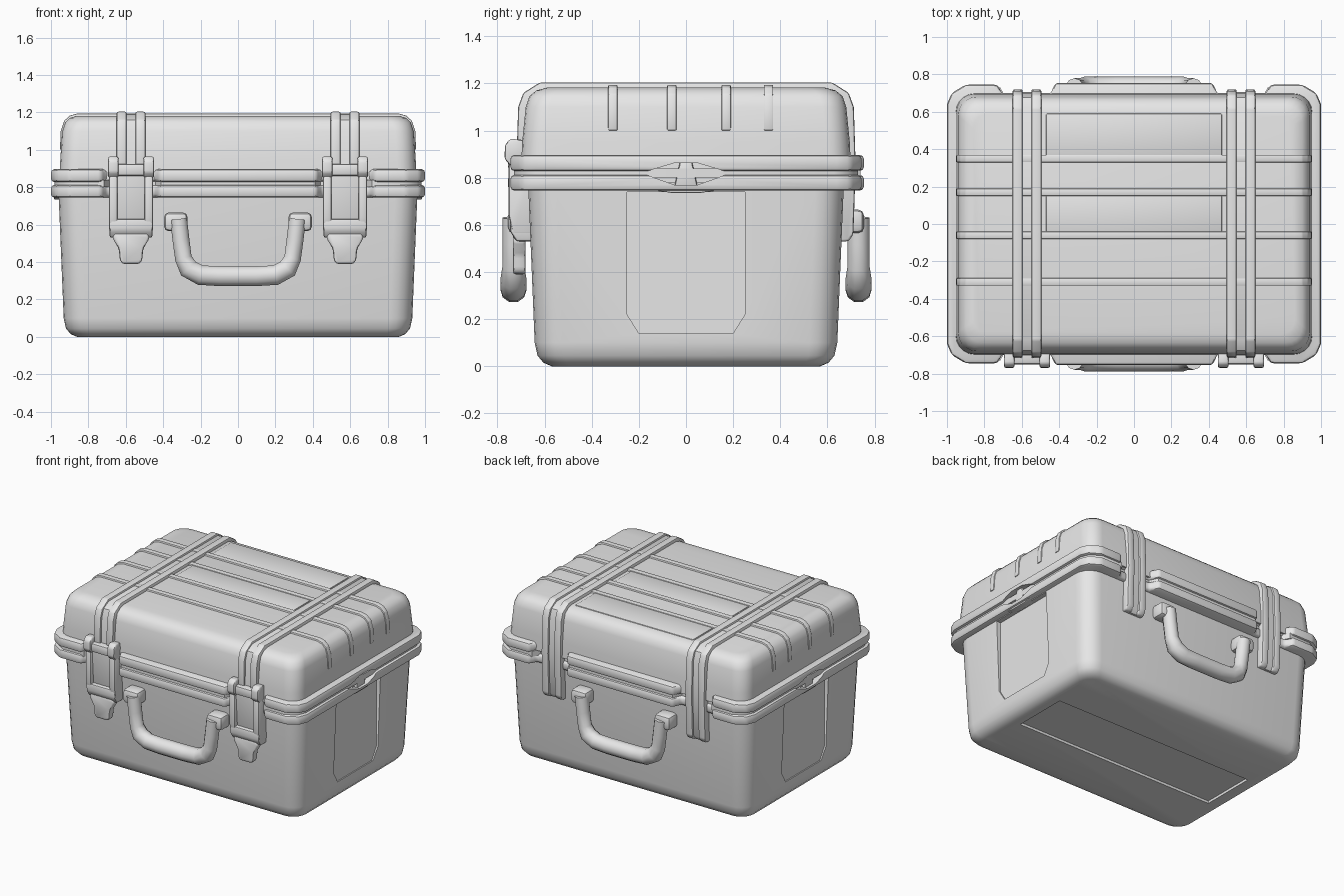
import bpy, bmesh, math
from mathutils import Vector

cube = bpy.data.objects.get("Cube")
if cube:
    bpy.data.objects.remove(cube, do_unlink=True)

grey = bpy.data.materials.new("plain_grey")
grey.use_nodes = True
grey.diffuse_color = (0.8, 0.8, 0.8, 1)
grey.node_tree.nodes["Principled BSDF"].inputs["Base Color"].default_value = (0.8, 0.8, 0.8, 1)


def select(ob):
    bpy.ops.object.select_all(action='DESELECT')
    ob.select_set(True)
    bpy.context.view_layer.objects.active = ob


def finish(name, bm, bevel=0.0, segments=2):
    bmesh.ops.recalc_face_normals(bm, faces=bm.faces)
    mesh = bpy.data.meshes.new(name)
    bm.to_mesh(mesh)
    bm.free()
    mesh.materials.append(grey)
    ob = bpy.data.objects.new(name, mesh)
    bpy.context.collection.objects.link(ob)
    select(ob)
    if bevel:
        mod = ob.modifiers.new("Bevel", 'BEVEL')
        mod.width, mod.segments, mod.angle_limit = bevel, segments, math.radians(25)
        bpy.ops.object.modifier_apply(modifier=mod.name)
    bpy.ops.object.shade_smooth_by_angle(angle=math.radians(40))
    return ob


def prism(name, pts, axis, a, b, bevel=0.0):
    """Extrude a 2D outline along one axis from a to b."""
    place = {'x': lambda p, t: (t, p[0], p[1]),
             'y': lambda p, t: (p[0], t, p[1]),
             'z': lambda p, t: (p[0], p[1], t)}[axis]
    bm = bmesh.new()
    ends = [[bm.verts.new(place(p, t)) for p in pts] for t in (a, b)]
    for end in ends:
        bm.faces.new(end)
    n = len(pts)
    for i in range(n):
        j = (i + 1) % n
        bm.faces.new((ends[0][i], ends[0][j], ends[1][j], ends[1][i]))
    return finish(name, bm, bevel)


def box(name, x, y, z, bevel=0.0):
    return prism(name, [(x[0], y[0]), (x[1], y[0]), (x[1], y[1]), (x[0], y[1])], 'z', z[0], z[1], bevel)


def shell(name, sections, corner_steps=5):
    """Loft rounded rectangles given as (z, half_x, half_y, radius)."""
    bm = bmesh.new()
    rings = []
    for z, hx, hy, r in sections:
        ring = []
        for k, (sx, sy) in enumerate([(1, 1), (-1, 1), (-1, -1), (1, -1)]):
            for i in range(corner_steps + 1):
                t = math.pi / 2 * (k + i / corner_steps)
                ring.append(bm.verts.new((sx * (hx - r) + r * math.cos(t),
                                          sy * (hy - r) + r * math.sin(t), z)))
        rings.append(ring)
    n = len(rings[0])
    for low, high in zip(rings, rings[1:]):
        for i in range(n):
            j = (i + 1) % n
            bm.faces.new((low[i], low[j], high[j], high[i]))
    bm.faces.new(rings[0])
    bm.faces.new(rings[-1])
    return finish(name, bm)


def cut(ob, cutter):
    select(ob)
    mod = ob.modifiers.new("Cut", 'BOOLEAN')
    mod.operation, mod.solver, mod.object = 'DIFFERENCE', 'EXACT', cutter
    bpy.ops.object.modifier_apply(modifier=mod.name)
    bpy.data.objects.remove(cutter, do_unlink=True)
    select(ob)
    bpy.ops.object.shade_smooth_by_angle(angle=math.radians(40))


def mirrored(half):
    """Complete an outline that is symmetric about its first axis value."""
    return half + [(-u, v) for u, v in reversed(half)]


# Tub with rounded bottom, shallow side panels and a sunken strip underneath
tub = shell("base_shell", [
    (0, 0.86, 0.57, 0.09), (0.015, 0.895, 0.605, 0.1), (0.045, 0.92, 0.63, 0.11),
    (0.1, 0.932, 0.642, 0.12), (0.78, 0.96, 0.67, 0.12)])
cut(tub, box("strip_cutter", (-0.8, 0.8), (-0.2, 0.2), (-0.1, 0.018)))
for s in (-1, 1):
    panel = [(-0.25, 0.74), (-0.25, 0.22), (-0.2, 0.14), (0.2, 0.14), (0.25, 0.22), (0.25, 0.74)]
    cut(tub, prism("panel_cutter", panel, 'x', s * 0.925, s * 1.1))

# Lid with softened top edges
shell("lid_shell", [
    (0.84, 0.955, 0.7, 0.1), (0.95, 0.95, 0.695, 0.1), (1.1, 0.94, 0.68, 0.1),
    (1.145, 0.925, 0.665, 0.1), (1.17, 0.9, 0.635, 0.09), (1.182, 0.86, 0.59, 0.08)])

# Two rim rings, notched where the straps pass
quarter = [(1, 0.64), (0.975, 0.7), (0.9, 0.745), (0.73, 0.745), (0.7, 0.69),
           (0.45, 0.69), (0.42, 0.755)]
half_rim = quarter + [(-x, y) for x, y in reversed(quarter)]
rim = half_rim + [(-x, -y) for x, y in half_rim]
eye = [(-0.19, 0.82), (-0.05, 0.77), (0.05, 0.77), (0.19, 0.82), (0.05, 0.862), (-0.05, 0.862)]
for name, z0, z1 in (("lower_rim", 0.745, 0.812), ("upper_rim", 0.828, 0.897)):
    ring = prism(name, rim, 'z', z0, z1, 0.018)
    for s in (-1, 1):
        cut(ring, prism("eye_cutter", eye, 'x', s * 0.95, s * 1.1))
prism("rim_seal", [(x * 0.98, y * 0.98) for x, y in rim], 'z', 0.8, 0.84)

# Lock tabs inside the side openings
for s, side in ((1, "left"), (-1, "right")):
    prism(side + "_lock_tab", [(-0.05, 0.76), (0.05, 0.76), (0.025, 0.87), (-0.025, 0.87)],
          'x', s * 0.93, s * 0.98, 0.01)
    prism(side + "_rim_swell", [(-0.18, 0.755), (0.18, 0.755), (0.06, 0.735), (-0.06, 0.735)],
          'x', s * 0.93, s * 0.985, 0.006)

# Ribs across the lid
rib = mirrored([(0.952, 1.0), (0.948, 1.1), (0.93, 1.155), (0.9, 1.183), (0.86, 1.194)])
for i, y in enumerate((-0.31, -0.06, 0.17, 0.35)):
    prism("lid_rib_%d" % (i + 1), rib, 'y', y - 0.02, y + 0.02, 0.006)
# Slightly raised panels between the ribs
for i, (y0, y1) in enumerate(((-0.06, 0.17), (0.35, 0.59))):
    box("lid_panel_%d" % (i + 1), (-0.47, 0.47), (y0, y1), (1.16, 1.188), 0.006)


# Straps: twin rails with a lower web, running down the back as hinges
def strap_outline(d):
    return [(-0.72 + d, 0.85), (-0.712 + d, 1.1), (-0.69 + d, 1.16), (-0.62, 1.204 - d),
            (0.62, 1.204 - d), (0.69 - d, 1.16), (0.712 - d, 1.1), (0.72 - d, 0.85),
            (0.71 - d, 0.56), (0.69 - d, 0.53), (0.62, 0.53), (0.62, 0.85)]


def handle(name, s):
    """Carrying handle: bent bar with a thicker grip and two pivots."""
    y = s * 0.732
    path = [(0.318, 0.63), (0.305, 0.52), (0.292, 0.42), (0.265, 0.365), (0.2, 0.33), (0.1, 0.325)]
    curve = bpy.data.curves.new(name, 'CURVE')
    curve.dimensions, curve.bevel_depth, curve.bevel_resolution = '3D', 0.05, 3
    curve.use_fill_caps = True
    spline = curve.splines.new('POLY')
    pts = mirrored(path)
    spline.points.add(len(pts) - 1)
    for p, (x, z) in zip(spline.points, pts):
        p.co = (x, y, z, 1)
        p.radius = 1.12 if z < 0.37 else 0.95
    ob = bpy.data.objects.new(name, curve)
    bpy.context.collection.objects.link(ob)
    select(ob)
    bpy.ops.object.convert(target='MESH')
    ob = bpy.context.object
    ob.data.materials.clear()
    ob.data.materials.append(grey)
    bpy.ops.object.shade_smooth_by_angle(angle=math.radians(50))
    for k in (-1, 1):
        xs = sorted((k * 0.27, k * 0.395))
        box(name + "_pivot", xs, sorted((s * 0.64, s * 0.755)), (0.565, 0.665), 0.025)


handle("front_handle", -1)
handle("back_handle", 1)

for s, side in ((1, "left"), (-1, "right")):
    c = s * 0.572
    prism(side + "_strap_web", strap_outline(0.014), 'x', c - 0.06, c + 0.06)
    for k in (-1, 1):
        prism(side + "_strap_rail", strap_outline(0), 'x', c + k * 0.05 - 0.027, c + k * 0.05 + 0.027, 0.01)

    # Front latch: backing, side cheeks, lower block, hooks and pull tab
    prism(side + "_latch_back", [(-0.64, 0.56), (-0.715, 0.56), (-0.735, 0.86), (-0.73, 0.91), (-0.64, 0.91)],
          'x', c - 0.1, c + 0.1, 0.008)
    cheek = [(-0.64, 0.56), (-0.735, 0.56), (-0.752, 0.64), (-0.752, 0.86), (-0.64, 0.88)]
    block = [(-0.64, 0.53), (-0.72, 0.53), (-0.745, 0.57), (-0.748, 0.63), (-0.64, 0.63)]
    hook = [(-0.68, 0.86), (-0.745, 0.85), (-0.77, 0.88), (-0.768, 0.94), (-0.745, 0.965), (-0.69, 0.96)]
    tab = mirrored([(0.085, 0.56), (0.1, 0.53), (0.065, 0.47), (0.06, 0.41), (0.045, 0.39)])
    for k in (-1, 1):
        prism(side + "_latch_cheek", cheek, 'x', c + k * 0.095 - 0.022, c + k * 0.095 + 0.022, 0.01)
        prism(side + "_latch_hook", hook, 'x', c + k * 0.095 - 0.028, c + k * 0.095 + 0.028, 0.01)
    prism(side + "_latch_block", block, 'x', c - 0.115, c + 0.115, 0.012)
    box(side + "_latch_bar", (c - 0.09, c + 0.09), (-0.75, -0.66), (0.86, 0.925), 0.015)
    prism(side + "_latch_tab", [(c + x, z) for x, z in tab], 'y', -0.735, -0.68, 0.014)
